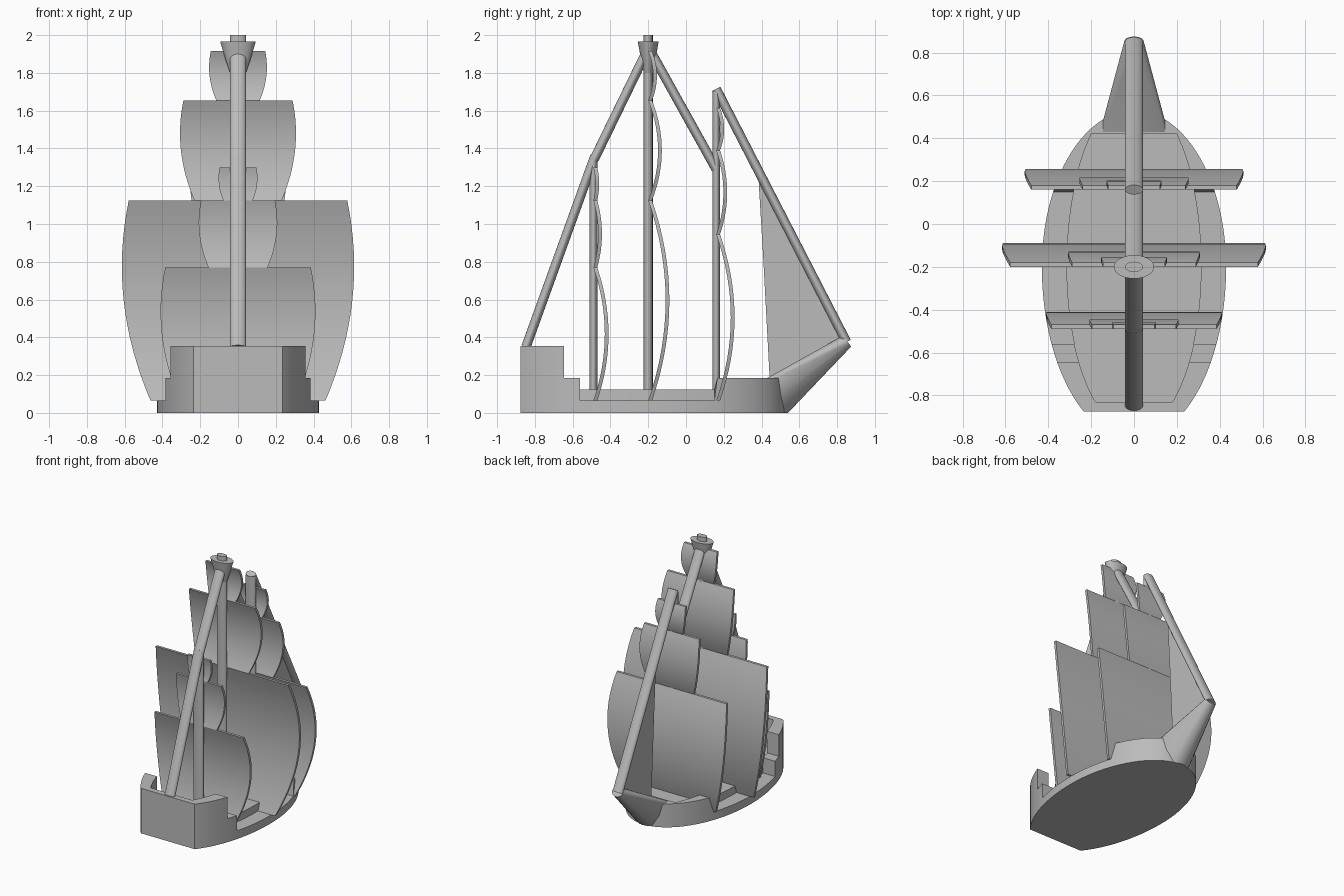
import bpy, bmesh
from math import sin, cos, pi, sqrt, radians
from mathutils import Vector

cube = bpy.data.objects.get("Cube")
if cube:
    bpy.data.objects.remove(cube, do_unlink=True)

grey = bpy.data.materials.new("plain_grey")
grey.use_nodes = True
GREY = (0.5, 0.5, 0.5, 1)
grey.diffuse_color = GREY
grey.node_tree.nodes["Principled BSDF"].inputs["Base Color"].default_value = GREY


def finish(name, bm, angle=35):
    bmesh.ops.remove_doubles(bm, verts=bm.verts, dist=1e-5)
    bmesh.ops.dissolve_degenerate(bm, edges=bm.edges, dist=1e-5)
    bmesh.ops.recalc_face_normals(bm, faces=bm.faces)
    mesh = bpy.data.meshes.new(name)
    bm.to_mesh(mesh)
    bm.free()
    mesh.materials.append(grey)
    ob = bpy.data.objects.new(name, mesh)
    bpy.context.collection.objects.link(ob)
    bpy.ops.object.select_all(action='DESELECT')
    ob.select_set(True)
    bpy.context.view_layer.objects.active = ob
    bpy.ops.object.shade_smooth_by_angle(angle=radians(angle))
    return ob


def loft(name, rings, angle=35):
    """Skin a list of equal-length closed rings and cap both ends."""
    bm = bmesh.new()
    rows = [[bm.verts.new(p) for p in ring] for ring in rings]
    n = len(rows[0])
    for a, b in zip(rows, rows[1:]):
        for i in range(n):
            j = (i + 1) % n
            bm.faces.new((a[i], a[j], b[j], b[i]))
    bm.faces.new(rows[0])
    bm.faces.new(rows[-1])
    return finish(name, bm, angle)


def oval(y, z, axis, rx, rn, n=32):
    """Oval ring centred on x = 0, square to an axis in the yz plane."""
    side = Vector((0, -axis.z, axis.y))
    c = Vector((0, y, z))
    return [c + Vector((rx * cos(2 * pi * i / n), 0, 0)) + side * rn * sin(2 * pi * i / n)
            for i in range(n)]


def spar(name, a, b, rx=0.042, rn=0.025):
    axis = Vector((0, b[0] - a[0], b[1] - a[1])).normalized()
    return loft(name, [oval(*a, axis, rx, rn), oval(*b, axis, rx, rn)])


# Hull: stepped side walls around a level deck
MID = -0.2


def half_width(y, w, back, front):
    r = (y - MID) / (back if y < MID else front)
    return w * sqrt(max(0.0, 1 - r * r))


DECK = 0.125
POOP, STEP, WAIST = 0.355, 0.185, 0.065


def hull_ring(y, top, deck):
    xo = half_width(y, 0.43, 0.806, 0.73)
    xi = min(half_width(y, 0.315, 0.768, 0.8), xo * 0.94)
    right = [(xo, 0), (xo, top), (xi, top), (xi, deck)]
    pts = right + [(-x, z) for x, z in reversed(right)]
    return [(x, y, z) for x, z in pts]


# start, end, wall height, deck height, slices
spans = [(-0.875, -0.83, POOP, POOP, 2), (-0.83, -0.645, POOP, DECK, 6),
         (-0.645, -0.56, STEP, DECK, 3), (-0.56, 0.15, WAIST, DECK, 24),
         (0.165, 0.42, STEP, DECK, 10), (0.42, 0.527, STEP, STEP, 12)]
rings = []
for y0, y1, top, deck, n in spans:
    rings += [hull_ring(y0 + (y1 - y0) * i / n, top, deck) for i in range(n + 1)]
loft("hull", rings, 30)

# Bow: tapers from the stem out to a round tip
bm = bmesh.new()
base = [(0.145, 0.43, STEP), (0.145, 0.48, STEP), (0.12, 0.49, 0.08),
        (0.07, 0.515, 0), (0.03, 0.535, 0), (0.0, 0.54, 0)]
for x, y, z in base:
    for s in ((1, -1) if x else (1,)):
        bm.verts.new((s * x, y, z))
tip_axis = Vector((0, 0.8, 0.6))
for p in oval(0.853, 0.38, tip_axis, 0.045, 0.036):
    bm.verts.new(p)
res = bmesh.ops.convex_hull(bm, input=bm.verts)
loose = [v for v in bm.verts if not v.link_faces]
bmesh.ops.delete(bm, geom=loose, context='VERTS')
finish("bow", bm, 40)

# Masts
MIZZEN, MAIN, FORE = -0.49, -0.2, 0.16
for name, y, top in (("mizzen_mast", MIZZEN, 1.35), ("main_mast", MAIN, 2.0),
                     ("fore_mast", FORE, 1.7)):
    spar(name, (y, 0.065), (y, top), rn=0.024 if y == MAIN else 0.021)

# Lookout cup near the head of the main mast
up = Vector((0, 0, 1))
cup = [(1.80, 0.042, 0.024), (1.87, 0.066, 0.038), (1.965, 0.094, 0.055)]
loft("lookout", [oval(MAIN, z, up, rx, rn) for z, rx, rn in cup], 40)

# Stays
spar("lower_back_stay", (-0.847, 0.35), (-0.482, 1.36))
spar("upper_back_stay", (-0.485, 1.345), (-0.215, 1.9))
spar("middle_stay", (-0.185, 1.91), (0.16, 1.29))
spar("fore_stay", (0.16, 1.715), (0.85, 0.375))


# Square sails: bellied forward, widest above the middle
def sail(name, y, z0, z1, width, depth, thick=0.02, n=16):
    rings = []
    for i in range(n + 1):
        t = i / n
        w = width * (1 - 0.55 * (t - 0.67) ** 2)
        back = y + 4 * (depth - thick) * t * (1 - t)
        z = z0 + (z1 - z0) * t
        rings.append([(-w, back, z), (w, back, z), (w, back + thick, z), (-w, back + thick, z)])
    return loft(name, rings)


sets = {
    "mizzen": (MIZZEN, (0.065, 0.77, 1.125, 1.3), (0.41, 0.208, 0.103), (0.08, 0.045, 0.03)),
    "main": (MAIN, (0.065, 1.125, 1.655, 1.915), (0.615, 0.307, 0.153), (0.112, 0.072, 0.046)),
    "fore": (FORE, (0.065, 0.945, 1.39, 1.615), (0.51, 0.255, 0.128), (0.097, 0.058, 0.042)),
}
for mast, (y, levels, widths, depths) in sets.items():
    for i, part in enumerate(("lower", "middle", "upper")):
        sail(f"{mast}_{part}_sail", y, levels[i], levels[i + 1], widths[i], depths[i])

# Triangular sail hung from the fore stay
corners = [(0.385, 1.22), (0.41, 0.8), (0.443, 0.18), (0.84, 0.395)]
loft("jib_sail", [[(x, y, z) for y, z in corners] for x in (-0.008, 0.008)])
